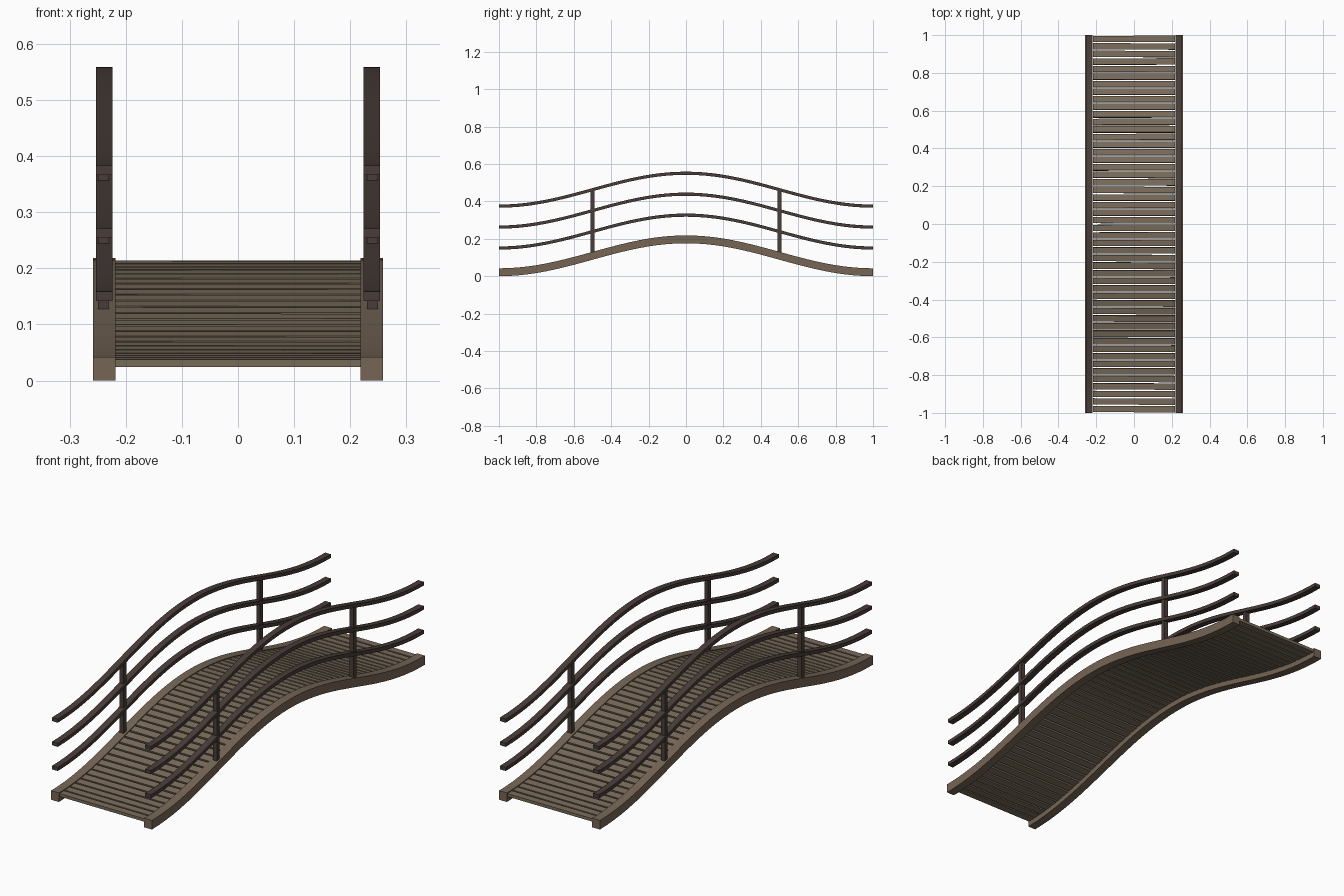
import bpy, bmesh, math, random
from mathutils import Matrix, Vector

if "Cube" in bpy.data.objects:
    bpy.data.objects.remove(bpy.data.objects["Cube"])

random.seed(4)
RISE = 0.176      # height gained at mid span
PLANKS = 50


def arch(y):
    return RISE * 0.5 * (1 + math.cos(math.pi * y))


def slope(y):
    return math.atan(-RISE * 0.5 * math.pi * math.sin(math.pi * y))


def material(name, color):
    m = bpy.data.materials.new(name)
    m.diffuse_color = (*color, 1)
    m.use_nodes = True
    m.node_tree.nodes["Principled BSDF"].inputs["Base Color"].default_value = m.diffuse_color
    return m


plank_wood = material("plank wood", (0.19, 0.148, 0.104))
beam_wood = material("beam wood", (0.18, 0.133, 0.093))
dark_wood = material("dark rail wood", (0.066, 0.047, 0.041))


def finish(name, bm, mat):
    bmesh.ops.recalc_face_normals(bm, faces=bm.faces)
    me = bpy.data.meshes.new(name)
    bm.to_mesh(me)
    bm.free()
    me.materials.append(mat)
    ob = bpy.data.objects.new(name, me)
    bpy.context.collection.objects.link(ob)
    return ob


def add_box(bm, center, size, rot=Matrix()):
    m = Matrix.Translation(center) @ rot @ Matrix.Diagonal((*size, 1))
    bmesh.ops.create_cube(bm, size=1, matrix=m)


def arched_bar(name, x, width, z0, z1, mat, steps=40):
    # rectangular section swept along the arch
    bm = bmesh.new()
    rings = []
    for i in range(steps + 1):
        y = -1 + 2 * i / steps
        h = arch(y)
        rings.append([bm.verts.new((x + dx * width / 2, y, h + z))
                      for dx, z in ((-1, z0), (1, z0), (1, z1), (-1, z1))])
    for a, b in zip(rings, rings[1:]):
        for k in range(4):
            bm.faces.new((a[k], a[(k + 1) % 4], b[(k + 1) % 4], b[k]))
    bm.faces.new(rings[0])
    bm.faces.new(rings[-1])
    return finish(name, bm, mat)


for side, s in (("left", -1), ("right", 1)):
    # side beam
    arched_bar(side + "_beam", s * 0.2385, 0.04, 0.0, 0.042, beam_wood)
    # three handrails
    for i, level in enumerate(("lower", "middle", "upper")):
        z = 0.142 + 0.112 * i
        arched_bar(f"{side}_{level}_rail", s * 0.2385, 0.029, z, z + 0.017, dark_wood)
    # posts
    for end, y in (("front", -0.5), ("back", 0.5)):
        bm = bmesh.new()
        add_box(bm, Vector((s * 0.2395, y, 0.292)), (0.02, 0.02, 0.335))
        finish(f"{side}_{end}_post", bm, dark_wood)

# deck planks, following the arch with slight irregularity
bm = bmesh.new()
pitch = 2 / PLANKS
for i in range(PLANKS):
    y = -1 + pitch * (i + 0.5)
    rot = Matrix.Rotation(slope(y), 4, 'X') @ Matrix.Rotation(random.uniform(-0.004, 0.004), 4, 'Z')
    add_box(bm, Vector((0, y, arch(y) + 0.031)), (0.436, 0.033, 0.014), rot)
finish("deck_planks", bm, plank_wood)
